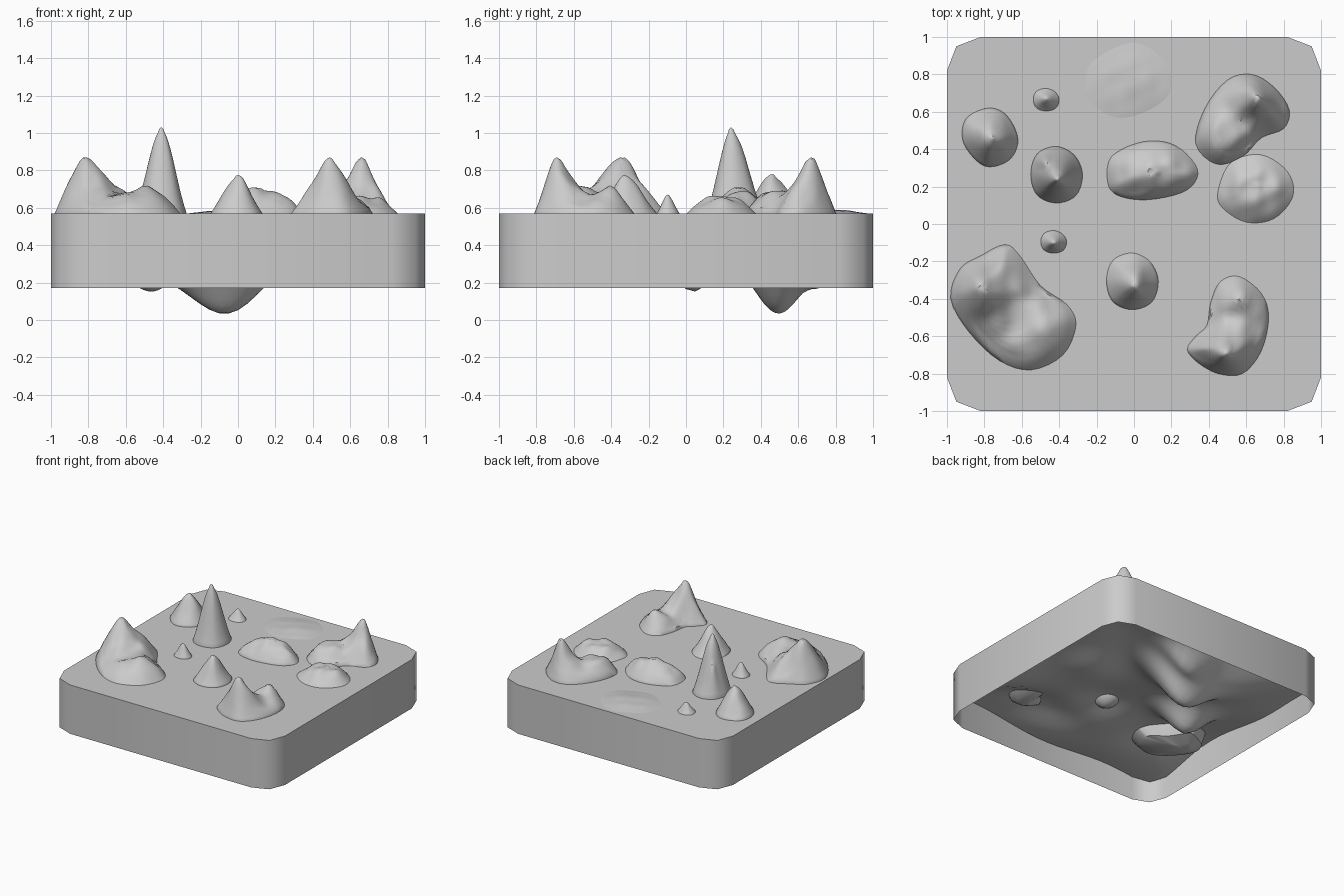
import bpy, bmesh, math
from mathutils import Vector

if "Cube" in bpy.data.objects:
    bpy.data.objects.remove(bpy.data.objects["Cube"])

WATER, RIM = 0.57, 0.17


def finish(bm, name, angle):
    bmesh.ops.recalc_face_normals(bm, faces=bm.faces)
    me = bpy.data.meshes.new(name)
    bm.to_mesh(me)
    bm.free()
    ob = bpy.data.objects.new(name, me)
    bpy.context.collection.objects.link(ob)
    bpy.ops.object.select_all(action='DESELECT')
    ob.select_set(True)
    bpy.context.view_layer.objects.active = ob
    bpy.ops.object.shade_smooth_by_angle(angle=math.radians(angle))
    return ob


def bridge(bm, a, b):
    n = len(a)
    for i in range(n):
        bm.faces.new((a[i], a[(i + 1) % n], b[(i + 1) % n], b[i]))


def fan(bm, ring, v):
    for i in range(len(ring)):
        bm.faces.new((ring[i], ring[(i + 1) % len(ring)], v))


def ripple(x, y, k):
    """Fixed uneven surface pattern, about -1 to 1."""
    return (math.sin(31 * x + 17 * y + k) + math.sin(43 * y - 23 * x + 2 * k) + math.sin(57 * x + 5 * k)) / 3


def smooth_loop(pts, steps):
    """Closed Catmull-Rom curve through the points."""
    out, n = [], len(pts)
    for i in range(n):
        p0, p1, p2, p3 = (Vector(pts[(i + k) % n]) for k in (-1, 0, 1, 2))
        for s in range(steps):
            t = s / steps
            out.append(0.5 * (2 * p1 + (p2 - p0) * t + (2 * p0 - 5 * p1 + 4 * p2 - p3) * t * t
                              + (3 * p1 - p0 - 3 * p2 + p3) * t ** 3))
    return out


def oval(cx, cy, rx, ry):
    return [(cx + rx * math.cos(a) * k, cy + ry * math.sin(a) * k)
            for a, k in zip([i * math.pi / 4 for i in range(8)], (1, .97, 1, 1.04, .98, 1.04, 1.02, 1.06))]


# Rounded square outline shared by block and sea floor
corner = [(1, .82), (.95, .95), (.82, 1)]
square = []
for q in range(4):
    c, s = round(math.cos(q * math.pi / 2)), round(math.sin(q * math.pi / 2))
    square += [(x * c - y * s, x * s + y * c) for x, y in corner]

# Water block: open underneath
bm = bmesh.new()
top = [bm.verts.new((x, y, WATER)) for x, y in square]
low = [bm.verts.new((x, y, RIM)) for x, y in square]
bridge(bm, top, low)
bm.faces.new(top)
finish(bm, "water_block", 60)

# Sea floor: undulating sheet with hollows (x, y, depth, x width, y width)
hollows = [(-.04, .5, .29, .27, .17), (.08, .73, .15, .2, .1), (-.47, .03, .21, .2, .15),
           (.5, .15, .1, .25, .25), (.3, -.65, -.07, .4, .2), (-.62, -.48, -.06, .25, .2),
           (.05, -.3, -.05, .2, .2), (.65, .7, -.05, .2, .2)]


def floor_z(x, y):
    z = .37 + .03 * math.sin(4.5 * x + 2 * y) + .03 * math.cos(5 * y - 1.5 * x)
    z -= .06 * math.exp(-((.64 * x + .77 * y - .2) / .25) ** 2)
    for hx, hy, d, wx, wy in hollows:
        z -= d * math.exp(-((x - hx) / wx) ** 2 - ((y - hy) / wy) ** 2)
    return min(max(z, .004), .47)


bm = bmesh.new()
edge = []
for i, p in enumerate(square):
    a, b = Vector(p), Vector(square[(i + 1) % len(square)])
    n = 16 if (b - a).length > 1 else 3
    edge += [a.lerp(b, k / n) for k in range(n)]
prev = None
for r in range(40, 0, -1):
    ring = [bm.verts.new((p.x * r / 40, p.y * r / 40, floor_z(p.x * r / 40, p.y * r / 40))) for p in edge]
    if prev:
        bridge(bm, prev, ring)
    prev = ring
fan(bm, prev, bm.verts.new((0, 0, floor_z(0, 0))))
finish(bm, "sea_floor", 60)


def island(name, outline, base, peaks, bottom=.45, rough=.014):
    """Rock rising from the water; peaks are (x, y, top z, width), the first is the hub."""
    loop = smooth_loop(outline, 5 if len(outline) < 10 else 4)
    hub = Vector(peaks[0][:2])
    bank = min(.13, min((p - hub).length for p in loop))
    bm = bmesh.new()

    def height(p, t):
        h = base
        for x, y, z, w in peaks:
            d = (p - Vector((x, y))).length
            h = max(h, base + (z - WATER - base) * math.exp(-(d / w) ** 1.6))
        shore = min(min((p - q).length for q in loop) / bank, 1) if t < 1 else 0
        h += ripple(p.x, p.y, base * 90) * rough * (t > .1)
        return WATER + h * (1 - (1 - shore) ** 2)

    rings, rows = [], 14
    # Underwater root, then the visible slopes
    for t, z in ((.3, bottom), (.65, bottom + .03), (.97, .52)):
        rings.append([bm.verts.new((*hub.lerp(p, t), z)) for p in loop])
    for r in range(rows, 0, -1):
        t = r / rows
        rings.append([bm.verts.new((*hub.lerp(p, t), height(hub.lerp(p, t), t))) for p in loop])
    for a, b in zip(rings, rings[1:]):
        bridge(bm, a, b)
    fan(bm, rings[-1], bm.verts.new((*hub, peaks[0][2])))
    fan(bm, rings[0], bm.verts.new((*hub, bottom - .02)))
    finish(bm, name, 40)


# Kidney shaped islands
island("southwest_island",
       [(-.98, -.4), (-.93, -.24), (-.82, -.17), (-.69, -.11), (-.61, -.17), (-.5, -.33), (-.36, -.43),
        (-.31, -.54), (-.38, -.7), (-.55, -.78), (-.72, -.73), (-.88, -.58)],
       .08, [(-.81, -.35, .87, .14), (-.5, -.56, .71, .12)], .31)
island("southeast_island",
       [(.285, -.67), (.33, -.6), (.39, -.54), (.41, -.42), (.46, -.31), (.56, -.28), (.68, -.37), (.72, -.5),
        (.68, -.68), (.58, -.8), (.45, -.8), (.34, -.74)],
       .07, [(.49, -.69, .87, .11), (.57, -.4, .72, .09)], .37)
island("northeast_island",
       [(.33, .43), (.38, .62), (.5, .77), (.63, .8), (.75, .73), (.83, .61), (.8, .51), (.68, .46),
        (.58, .36), (.44, .32)],
       .075, [(.66, .67, .87, .1), (.48, .5, .7, .12)])

# Spires and stones
island("tall_spire", oval(-.415, .265, .14, .15), .09,
       [(-.41, .24, 1.03, .12), (-.48, .33, .9, .07)], .3)
island("northwest_rock", [(-.91, .43), (-.9, .56), (-.78, .62), (-.68, .58), (-.62, .45), (-.67, .34), (-.8, .31)],
       .09, [(-.76, .46, .78, .1)])
island("south_rock", oval(-.01, -.305, .14, .15), .07, [(0, -.33, .775, .1)], .37)
island("small_rock_north", oval(-.47, .665, .07, .06), .03, [(-.47, .67, .65, .04)], .47, .004)
island("small_rock_south", oval(-.43, -.095, .07, .06), .04, [(-.43, -.1, .67, .04)], .43, .004)

# Low rounded islets
island("central_islet", [(-.14, .22), (-.12, .36), (.05, .44), (.22, .42), (.34, .29), (.28, .18), (.08, .13), (-.08, .15)],
       .09, [(.11, .28, .705, .12)])
island("east_islet", [(.45, .18), (.52, .33), (.68, .37), (.82, .28), (.85, .15), (.75, .03), (.6, .01), (.47, .09)],
       .06, [(.66, .2, .66, .15)])
island("shallow_islet", [(-.26, .75), (-.22, .87), (0, .97), (.17, .86), (.19, .7), (.06, .6), (-.1, .57), (-.24, .66)],
       .008, [(0, .77, .59, .13)], .45, .003)
